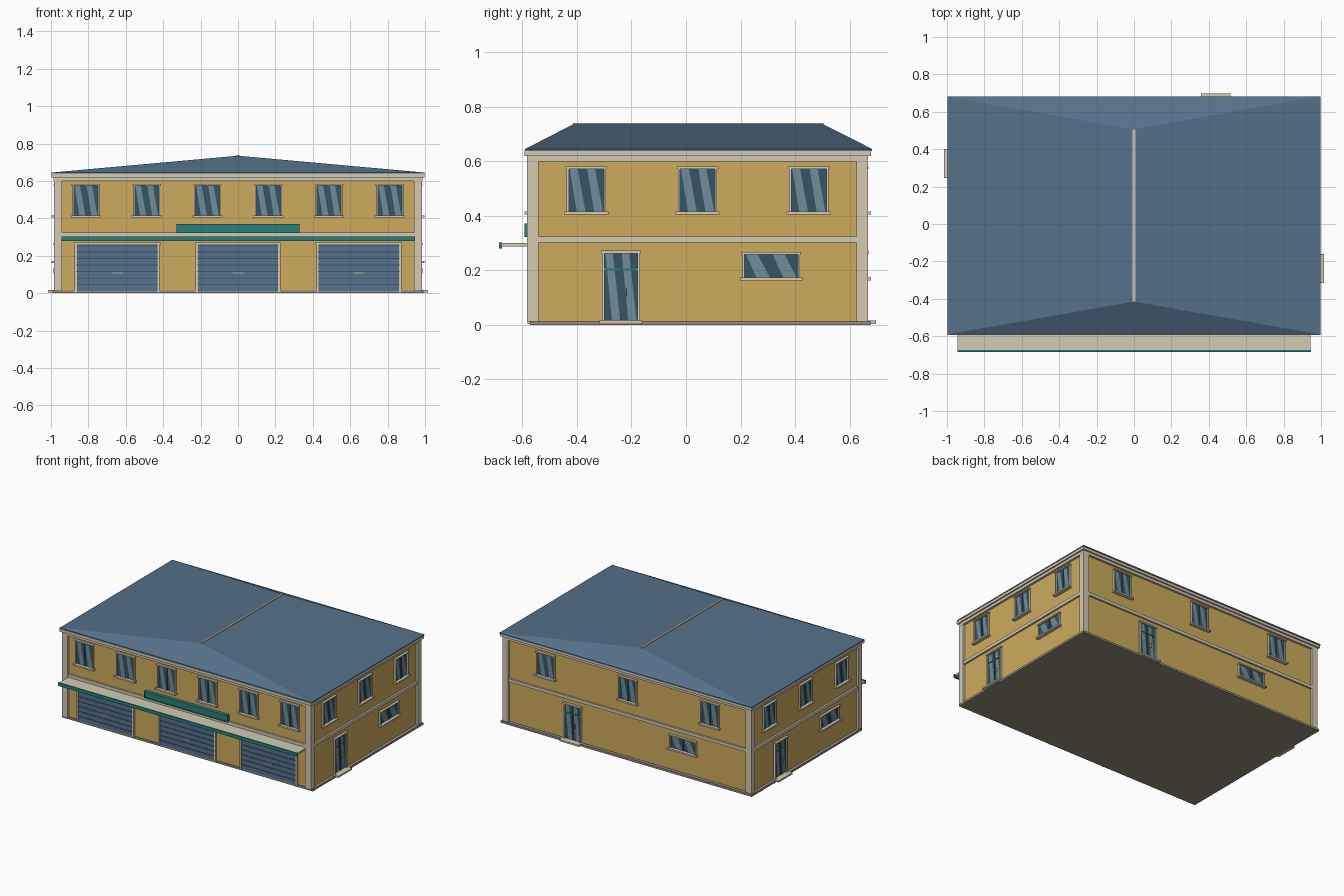
import bpy, bmesh
from math import pi
from mathutils import Matrix, Vector

if "Cube" in bpy.data.objects:
    bpy.data.objects.remove(bpy.data.objects["Cube"])

COLORS = {
    "wall": (0.61, 0.41, 0.11), "trim": (0.66, 0.59, 0.45), "roof": (0.09, 0.165, 0.25),
    "glass": (0.035, 0.09, 0.13), "shine": (0.16, 0.27, 0.33), "shutter": (0.09, 0.165, 0.26),
    "green": (0.02, 0.22, 0.19), "stone": (0.30, 0.27, 0.21), "metal": (0.45, 0.40, 0.30)}
MATS = {}
for name, c in COLORS.items():
    MATS[name] = bpy.data.materials.new(name)
    MATS[name].diffuse_color = (*c, 1)
NAMES = list(COLORS)
CY, HX, HY = 0.0425, 0.97, 0.6095   # building centre in y, half sizes of the walls


class Part:
    """Collects boxes and flat polygons into one object."""
    def __init__(self, name, matrix=Matrix()):
        self.name, self.m, self.bm = name, matrix, bmesh.new()

    def box(self, x0, x1, y0, y1, z0, z1, mat):
        size = Matrix.Diagonal((x1 - x0, y1 - y0, z1 - z0, 1))
        mid = Matrix.Translation(((x0 + x1) / 2, (y0 + y1) / 2, (z0 + z1) / 2))
        vs = bmesh.ops.create_cube(self.bm, size=1, matrix=mid @ size)["verts"]
        for f in {f for v in vs for f in v.link_faces}:
            f.material_index = NAMES.index(mat)

    def poly(self, pts, mat):
        f = self.bm.faces.new([self.bm.verts.new(p) for p in pts])
        f.material_index = NAMES.index(mat)

    def done(self):
        me = bpy.data.meshes.new(self.name)
        self.bm.to_mesh(me)
        self.bm.free()
        for n in NAMES:
            me.materials.append(MATS[n])
        ob = bpy.data.objects.new(self.name, me)
        ob.matrix_world = self.m
        bpy.context.collection.objects.link(ob)
        return ob


def facade(turns, dist):
    # local x runs right along the wall, local -y points outwards
    return Matrix.Translation((0, CY, 0)) @ Matrix.Rotation(turns * pi / 2, 4, 'Z') @ Matrix.Translation((0, -dist, 0))


def panes(p, u, hw, z0, z1):
    # glass with a centre bar and one diagonal shine per pane
    p.box(u - hw, u + hw, -0.004, 0.004, z0, z1, "glass")
    for a in (u - hw, u):
        p.poly([(a + hw * k, -0.005, z) for k, z in ((0.45, z0), (0.95, z0), (0.5, z1), (0.05, z1))], "shine")
    p.box(u - 0.003, u + 0.003, -0.009, 0, z0, z1, "glass")


def surround(p, u, hw, z0, z1, t=0.01, out=0.014):
    # jambs and a slightly wider lintel
    for s in (-1, 1):
        a, b = sorted((u + s * hw, u + s * (hw + t)))
        p.box(a, b, -out, 0, z0, z1, "trim")
    p.box(u - hw - t - 0.004, u + hw + t + 0.004, -out - 0.003, 0, z1, z1 + t, "trim")


def window(name, m, u, hw, z0, z1):
    p = Part(name, m)
    panes(p, u, hw, z0, z1)
    surround(p, u, hw, z0, z1, 0.008)
    p.box(u - hw - 0.017, u + hw + 0.017, -0.026, 0, z0 - 0.011, z0, "trim")
    p.done()


def door(name, m, u):
    p = Part(name, m)
    panes(p, u, 0.06, 0.018, 0.262)
    surround(p, u, 0.06, 0.012, 0.262)
    p.box(u - 0.06, u + 0.06, -0.009, 0, 0.2, 0.206, "green")
    p.box(u + 0.018, u + 0.023, -0.016, 0, 0.105, 0.135, "metal")
    p.box(u - 0.078, u + 0.078, -0.045, 0, 0.004, 0.016, "trim")
    p.done()


def shutter(name, m, u):
    p = Part(name, m)
    hw, z0, z1, n = 0.215, 0.012, 0.258, 7
    p.box(u - hw, u + hw, -0.003, 0, z0, z1, "glass")
    step = (z1 - z0) / n
    for i in range(n):
        p.box(u - hw, u + hw, -0.007, 0, z0 + i * step, z0 + (i + 1) * step - 0.004, "shutter")
    p.box(u - 0.03, u + 0.03, -0.014, 0, 0.105, 0.112, "metal")
    surround(p, u, hw, 0.004, z1, 0.012)
    p.done()


def ring(name, out, z0, z1, mat):
    # slab that runs around the building, projecting from the walls
    p = Part(name)
    p.box(-HX - out, HX + out, CY - HY - out, CY + HY + out, z0, z1, mat)
    p.done()


# main body and the bands around it
ring("walls", 0, 0.004, 0.625, "wall")
p = Part("plinth")
p.box(-0.993, 0.993, -0.573, 0.676, 0, 0.015, "stone")
p.done()
ring("floor_band", 0.013, 0.303, 0.325, "trim")
ring("frieze", 0.016, 0.6, 0.619, "trim")
ring("eave", 0.026, 0.619, 0.639, "trim")

# corner pilasters
p = Part("corner_pilasters")
for sx in (-1, 1):
    for sy in (-1, 1):
        x = sorted((sx * 0.94, sx * (HX + 0.015)))
        y = sorted((CY + sy * 0.583, CY + sy * (HY + 0.016)))
        p.box(*x, *y, 0.012, 0.61, "trim")
p.done()

# hipped roof
p = Part("roof")
x, y0, y1, ze, zr = 0.998, -0.59, 0.683, 0.645, 0.735
A, B, C, D = [Vector(v) for v in ((-x, y0, ze), (x, y0, ze), (x, y1, ze), (-x, y1, ze))]
R0, R1 = Vector((0, -0.415, zr)), Vector((0, 0.505, zr))
for f in ((A, B, R0), (B, C, R1, R0), (C, D, R1), (D, A, R0, R1)):
    p.poly(f, "roof")
low = [v - Vector((0, 0, 0.008)) for v in (A, B, C, D)]
top = (A, B, C, D)
for i in range(4):
    j = (i + 1) % 4
    p.poly((low[i], low[j], top[j], top[i]), "roof")
p.poly(low[::-1], "trim")
bmesh.ops.remove_doubles(p.bm, verts=p.bm.verts, dist=1e-5)
p.done()
p = Part("ridge_cap")
p.box(-0.007, 0.007, -0.415, 0.505, 0.73, 0.74, "trim")
p.done()

# front: six windows, three roller shutters
front = facade(0, HY)
for i in range(6):
    window(f"front_window_{i + 1}", front, -0.813 + i * 0.325, 0.064, 0.415, 0.577)
for i in range(3):
    shutter(f"front_shutter_{i + 1}", front, (i - 1) * 0.646)

# sides and back: three windows, a door and a low window each
for name, turns, dist, u_win, u_door, u_low in (
        ("right", 1, HX, 0.408, -0.281, 0.27),
        ("back", 2, HY, 0.65, -0.437, 0.437),
        ("left", 3, HX, 0.408, -0.281, 0.27)):
    m = facade(turns, dist)
    for i in range(3):
        window(f"{name}_window_{i + 1}", m, (i - 1) * u_win, 0.064, 0.415, 0.572)
    door(f"{name}_door", m, u_door)
    window(f"{name}_low_window", m, u_low, 0.098, 0.173, 0.259)

# canopy over the shutters, with a green front edge
p = Part("canopy")
p.box(-0.943, 0.943, -0.676, -0.56, 0.287, 0.3, "trim")
p.box(-0.945, 0.945, -0.685, -0.674, 0.28, 0.303, "green")
p.done()

# blank sign board
p = Part("sign_board")
p.box(-0.328, 0.328, -0.588, -0.56, 0.322, 0.37, "green")
for z in (0.322, 0.366):
    p.box(-0.33, 0.33, -0.592, -0.56, z, z + 0.005, "green")
for s in (-0.33, 0.325):
    p.box(s, s + 0.005, -0.592, -0.56, 0.322, 0.371, "green")
p.done()

for m in bpy.data.materials:
    if m.users and not m.is_grease_pencil:
        m.use_nodes = True
        m.node_tree.nodes["Principled BSDF"].inputs["Base Color"].default_value = m.diffuse_color
